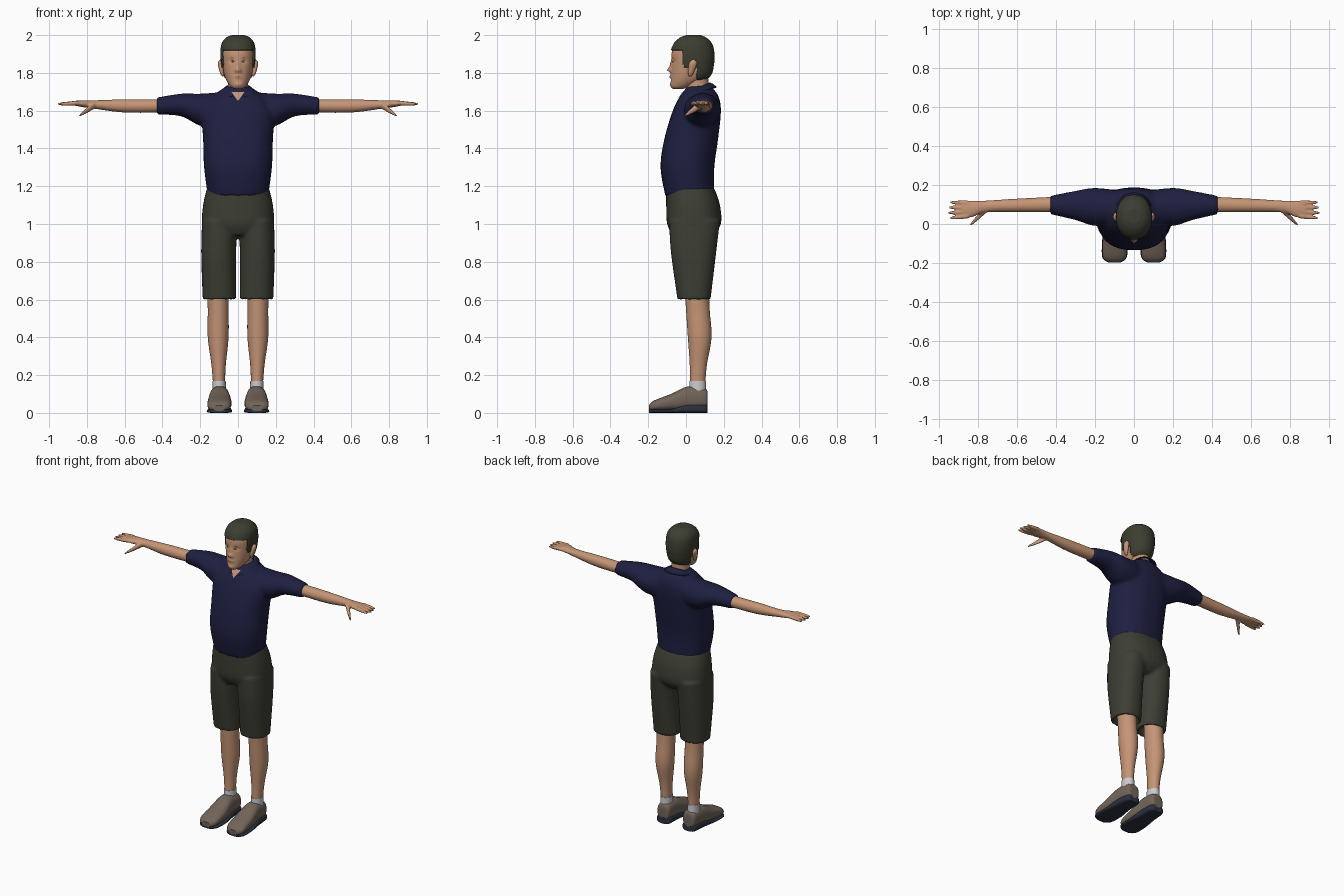
import bpy, bmesh, math
from mathutils import Vector

cube = bpy.data.objects.get("Cube")
if cube:
    bpy.data.objects.remove(cube, do_unlink=True)


def material(name, *rgb):
    mat = bpy.data.materials.new(name)
    mat.diffuse_color = (*rgb, 1)
    mat.use_nodes = True
    shader = mat.node_tree.nodes["Principled BSDF"]
    shader.inputs["Base Color"].default_value = (*rgb, 1)
    shader.inputs["Roughness"].default_value = 0.8
    return mat


SKIN = material("skin", .56, .3, .18)
NAVY = material("navy cloth", .013, .014, .052)
OLIVE = material("olive cloth", .046, .048, .034)
HAIR = material("dark hair", .045, .048, .032)
LEATHER = material("taupe leather", .17, .13, .1)
SOLE = material("dark sole", .025, .03, .05)
SOCK = material("pale sock", .6, .6, .63)
LIP = material("lip", .42, .18, .12)
BROWN = material("brow brown", .12, .07, .04)


def spline(rings, steps):
    """Smooth rings between the given ones (Catmull-Rom)."""
    result = []
    for i in range(len(rings) - 1):
        before, start = rings[max(i - 1, 0)], rings[i]
        end, after = rings[i + 1], rings[min(i + 2, len(rings) - 1)]
        for step in range(steps):
            t = step / steps
            result.append([b + t / 2 * (c - a + t * (2*a - 5*b + 4*c - d + t * (3*(b - c) + d - a)))
                           for a, b, c, d in zip(before, start, end, after)])
    return result + [rings[-1]]


def loft(bm, axis, rings, side=1, sides=32, power=2, steps=5, tail=()):
    """A ring is a position on the axis, then low/high in the other two directions."""
    order = {"X": (2, 0, 1), "Y": (0, 2, 1), "Z": (0, 1, 2)}[axis]
    loops = []
    for along, low_a, high_a, low_b, high_b in spline(rings, steps) + list(tail):
        loop = []
        for k in range(sides):
            angle = math.tau * k / sides
            c, s = (math.copysign(abs(w) ** (2 / power), w) for w in (math.cos(angle), math.sin(angle)))
            point = ((low_a + high_a + c * (high_a - low_a)) / 2,
                     (low_b + high_b + s * (high_b - low_b)) / 2, along)
            x, y, z = (point[i] for i in order)
            loop.append(bm.verts.new((x * side, y, z)))
        loops.append(loop)
    for lower, upper in zip(loops, loops[1:]):
        for k in range(sides):
            bm.faces.new((lower[k], lower[k - 1], upper[k - 1], upper[k])).smooth = True
    bm.faces.new(loops[0])
    bm.faces.new(loops[-1])


def even(rings):
    """Left-right symmetric rings from height, half width, front and back."""
    return [(z, -half, half, front, back) for z, half, front, back in rings]


def grow(ring, amount, lift=0):
    along, low_a, high_a, low_b, high_b = ring
    return (along + lift, low_a - amount, high_a + amount, low_b - amount, high_b + amount)


def finish(bm, name, mat, voxel=0, mirror=False):
    bmesh.ops.recalc_face_normals(bm, faces=bm.faces)
    mesh = bpy.data.meshes.new(name)
    bm.to_mesh(mesh)
    bm.free()
    mesh.materials.append(mat)
    obj = bpy.data.objects.new(name, mesh)
    bpy.context.collection.objects.link(obj)
    if voxel:
        blend = obj.modifiers.new("blend", "REMESH")
        blend.mode, blend.voxel_size, blend.use_smooth_shade = "VOXEL", voxel, True
        soften = obj.modifiers.new("soften", "SMOOTH")
        soften.factor, soften.iterations = .5, 4
    if mirror:
        obj.modifiers.new("mirror", "MIRROR").use_mirror_merge = False
    return obj


def part(name, mat, axis, rings, mirror=False, **options):
    bm = bmesh.new()
    loft(bm, axis, rings, **options)
    return finish(bm, name, mat, mirror=mirror)


def plate(name, mat, points, target, offset=.002):
    """Thin patch laid onto another surface."""
    bm = bmesh.new()
    bm.faces.new([bm.verts.new(p) for p in points])
    bmesh.ops.triangulate(bm, faces=bm.faces)
    bmesh.ops.subdivide_edges(bm, edges=bm.edges, cuts=3, use_grid_fill=True)
    for face in bm.faces:
        face.smooth = True
    lay = finish(bm, name, mat).modifiers.new("lay", "SHRINKWRAP")
    lay.target, lay.offset, lay.wrap_mode = target, offset, "ABOVE_SURFACE"


# Shirt: torso and both sleeves blended together
bm = bmesh.new()
loft(bm, "Z", even([(1.15, .16, -.11, .15), (1.3, .18, -.135, .15), (1.45, .185, -.115, .17),
                    (1.6, .19, -.07, .185), (1.68, .13, -.03, .17), (1.73, .06, .01, .13)]), power=2.3)
for side in (1, -1):
    loft(bm, "X", [(.06, 0, .17, 1.5, 1.7), (.2, -.01, .185, 1.52, 1.69),
                   (.3, .02, .17, 1.57, 1.69), (.43, .05, .145, 1.58, 1.67)], side)
shirt = finish(bm, "shirt", NAVY, voxel=.01)

# Collar: open tilted band around the neck
bm = bmesh.new()
rows = []
for i in range(33):
    angle = .35 + (math.tau - .7) * i / 32
    row = []
    for radius, height, tilt in ((.06, 1.72, .45), (.075, 1.715, .35), (.095, 1.7, .25)):
        y = -math.cos(angle) * radius * 1.08
        row.append(bm.verts.new((math.sin(angle) * radius, y + .06, height + tilt * y)))
    rows.append(row)
for here, there in zip(rows, rows[1:]):
    for k in range(2):
        bm.faces.new((here[k], there[k], there[k + 1], here[k + 1])).smooth = True
finish(bm, "collar", NAVY).modifiers.new("thick", "SOLIDIFY").thickness = .006
plate("open_neck", SKIN, [(-.035, -.02, 1.7), (0, -.05, 1.65), (.035, -.02, 1.7)], shirt, .004)

# Shorts: hips and two legs with hollow hems
bm = bmesh.new()
loft(bm, "Z", even([(1.19, .165, -.105, .15), (1.1, .185, -.105, .18),
                    (1, .19, -.1, .185), (.94, .16, -.07, .14)]), power=2.3)
hem = (.6, .01, .187, -.045, .13)
for side in (1, -1):
    loft(bm, "Z", [(1.02, 0, .19, -.09, .18), (.85, .01, .195, -.08, .16), hem], side, power=2.3,
         tail=[grow(hem, -.016), grow(hem, -.016, .05)])
finish(bm, "shorts", OLIVE, voxel=.009)

# Legs, socks and shoes
part("leg", SKIN, "Z", [(.7, .05, .165, -.01, .12), (.55, .05, .16, 0, .125), (.4, .05, .16, .01, .135),
                        (.25, .065, .14, .02, .11), (.12, .07, .13, .02, .1)], mirror=True)
cuff = (.17, .065, .135, .018, .105)
part("sock", SOCK, "Z", [cuff, grow(cuff, .002, -.07)], mirror=True)

shoe = [(.115, .07, .12, .03, .1), (.1, .05, .14, .02, .13), (.01, .045, .15, .01, .14),
        (-.08, .035, .16, .01, .1), (-.17, .04, .16, .01, .065), (-.197, .07, .13, .01, .04)]
part("shoe", LEATHER, "Y", shoe, mirror=True, power=2.5)
part("sole", SOLE, "Y", [(y, low - .003, high + .003, 0, .045 if y > 0 else .02)
                         for y, low, high, bottom, top in shoe], mirror=True, power=4)

# Arm with palm, four fingers and thumb
bm = bmesh.new()


def finger(start, end, thick, thin):
    rings = []
    for t in (0, .5, .9, 1):
        x, y, z = Vector(start).lerp(Vector(end), t)
        r = (thick + (thin - thick) * t) * (1 - .6 * t ** 8)
        rings.append((x, y - r, y + r, z - r, z + r))
    loft(bm, "X", rings, sides=16)


loft(bm, "X", [(.4, .06, .14, 1.59, 1.66), (.6, .06, .13, 1.59, 1.66), (.76, .06, .12, 1.61, 1.655),
               (.83, .035, .12, 1.62, 1.655), (.88, .035, .12, 1.63, 1.65)])
for k in range(4):
    finger((.85, .04 + .023 * k, 1.64), (.956 - .008 * abs(k - 1.3), .03 + .027 * k, 1.635), .012, .01)
finger((.76, .075, 1.63), (.842, -.007, 1.572), .02, .01)
finish(bm, "arm", SKIN, voxel=.0055, mirror=True)

# Head: smooth skull, face pushed in and out with soft bumps
skull = even([(1.714, .018, -.066, -.02), (1.73, .042, -.08, .03), (1.78, .07, -.079, .12),
              (1.85, .083, -.076, .142), (1.91, .086, -.075, .143), (1.95, .079, -.057, .13),
              (1.98, .055, -.025, .1), (1.993, .025, .01, .07)])
bumps = {"nose": (0, 1.816, .012, .013, -.022), "bridge": (0, 1.845, .01, .02, -.009),
         "socket": (.034, 1.863, .016, .01, .007), "nostril": (.014, 1.81, .008, .008, -.007),
         "lips": (0, 1.78, .02, .009, -.007), "chin": (0, 1.738, .02, .01, -.005)}
bm = bmesh.new()
loft(bm, "Z", skull, sides=72, steps=8, power=2.15)
for v in bm.verts:
    if v.co.y < 0:
        v.co.y += sum(push * math.exp(-((abs(v.co.x) - x) / wide) ** 2 - ((v.co.z - z) / tall) ** 2)
                      for x, z, wide, tall, push in bumps.values())
head = finish(bm, "head", SKIN)
part("neck", SKIN, "Z", even([(1.64, .07, 0, .14), (1.72, .055, 0, .12), (1.8, .055, -.01, .118)]))

# Hair: shell over the skull, trimmed along the hairline
bm = bmesh.new()
loft(bm, "Z", [grow(ring, .007, .007 if ring[0] > 1.92 else 0) for ring in skull],
     sides=72, steps=10, power=2.15)


def hairline(z):
    """Foremost y that hair reaches at this height."""
    if z > 1.92:
        return -1
    if z > 1.83:
        return -.015
    return .06 if z > 1.76 else 1


bald = [f for f in bm.faces if f.calc_center_median().y < hairline(f.calc_center_median().z)]
bmesh.ops.delete(bm, geom=bald, context="FACES")
finish(bm, "hair", HAIR).modifiers.new("thick", "SOLIDIFY").thickness = .009

# Ears
part("ear", SKIN, "Z", [(1.782, .076, .084, .016, .028), (1.8, .075, .095, .01, .04),
                        (1.85, .078, .107, .016, .058), (1.87, .086, .096, .034, .044)], mirror=True)


# Face details laid on the head
def oval(x, z, wide, tall):
    turns = [math.tau * k / 12 for k in range(12)]
    return [(x + wide * math.cos(a), -.085, z + tall * math.sin(a)) for a in turns]


for side, label in ((1, "left"), (-1, "right")):
    plate(label + "_eye", BROWN, oval(side * .034, 1.861, .013, .002), head)
    plate(label + "_brow", BROWN, oval(side * .036, 1.881, .017, .002), head)
plate("mouth", LIP, oval(0, 1.781, .021, .005), head)
